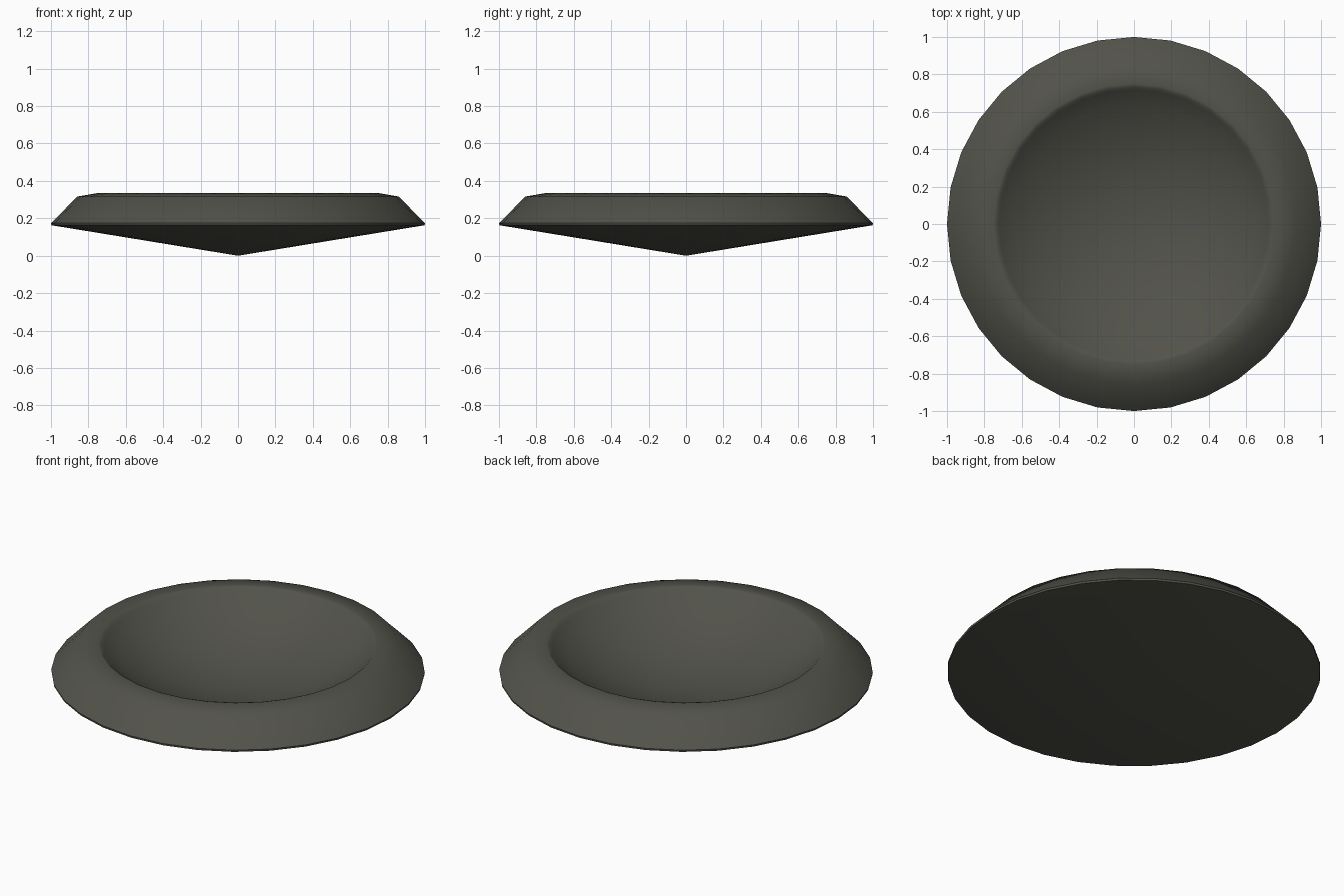
import bpy, bmesh, math

if "Cube" in bpy.data.objects:
    bpy.data.objects.remove(bpy.data.objects["Cube"])

SIDES = 32

# One dark warm grey for the whole dish
grey = bpy.data.materials.new("dark warm grey")
grey.diffuse_color = (0.085, 0.085, 0.07, 1)
grey.use_nodes = True
grey.node_tree.nodes["Principled BSDF"].inputs["Base Color"].default_value = grey.diffuse_color

# Half profile (radius, height): shallow round bowl, lip, sloped rim, edge band, conical base
BOWL_R, BOWL_LOW, BOWL_HIGH = 0.72, 0.08, 0.32
depth = BOWL_HIGH - BOWL_LOW
sphere_r = (BOWL_R ** 2 + depth ** 2) / (2 * depth)
half_angle = math.asin(BOWL_R / sphere_r)
profile = []
for i in range(9):
    a = half_angle * i / 8
    profile.append((sphere_r * math.sin(a), BOWL_LOW + sphere_r * (1 - math.cos(a))))
profile += [(0.735, 0.335), (0.75, 0.339), (0.86, 0.32), (0.99, 0.187),
            (1.0, 0.178), (0.998, 0.167), (0, 0.004)]
profile = [(r, z - 0.004) for r, z in profile]

# Turn the profile around the z axis
bm = bmesh.new()
verts = [bm.verts.new((r, 0, z)) for r, z in profile]
edges = [bm.edges.new(pair) for pair in zip(verts, verts[1:])]
bmesh.ops.spin(bm, geom=verts + edges, cent=(0, 0, 0), axis=(0, 0, 1),
               angle=math.tau, steps=SIDES, use_merge=False)
bmesh.ops.remove_doubles(bm, verts=bm.verts, dist=0.0005)
bmesh.ops.recalc_face_normals(bm, faces=bm.faces)

mesh = bpy.data.meshes.new("dish")
bm.to_mesh(mesh)
bm.free()
dish = bpy.data.objects.new("dish", mesh)
bpy.context.collection.objects.link(dish)
mesh.materials.append(grey)

# Smooth surfaces, with a crisp line where the base meets the edge band
bpy.context.view_layer.objects.active = dish
dish.select_set(True)
bpy.ops.object.shade_smooth_by_angle(angle=math.radians(50))
